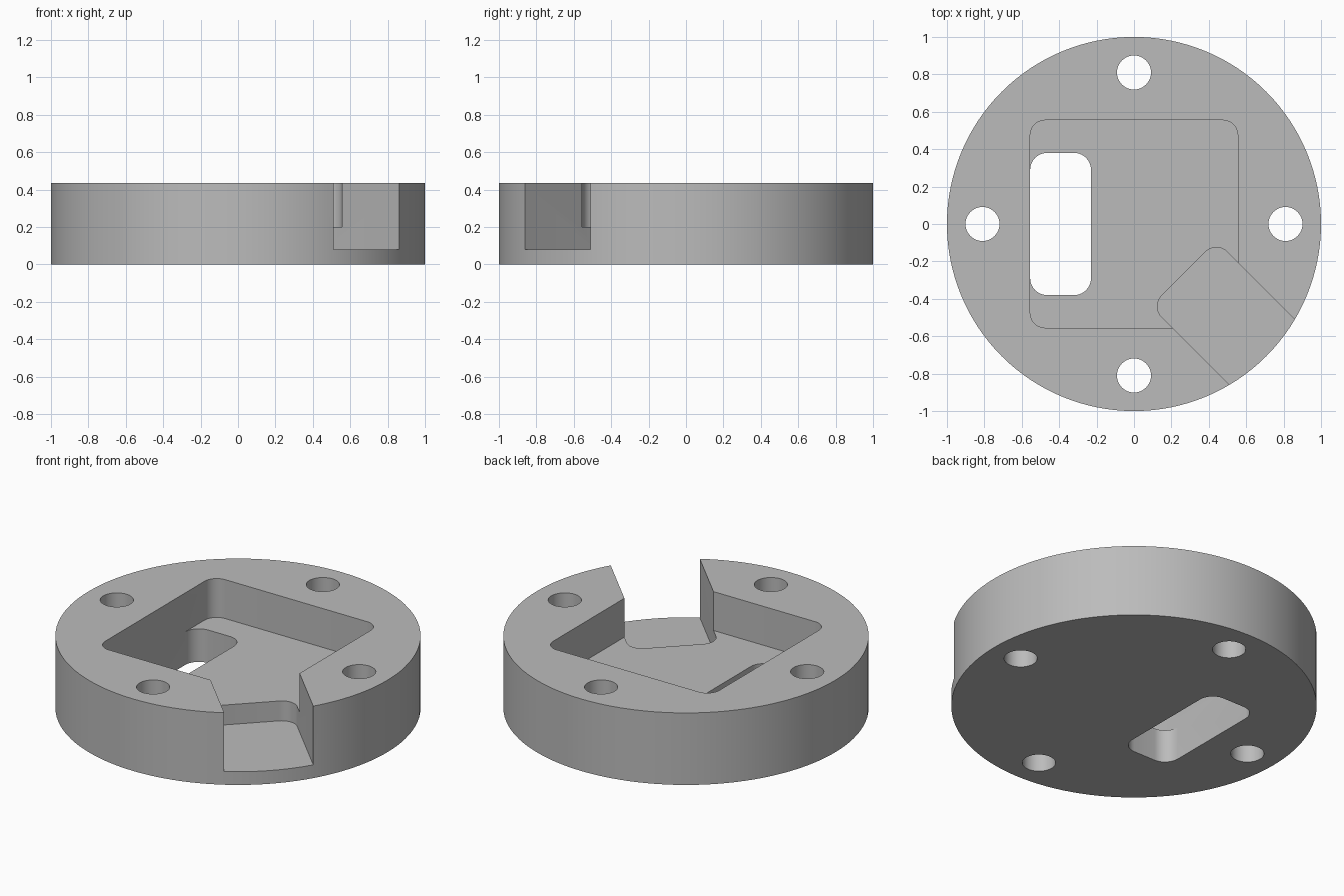
import bpy, bmesh, math
from mathutils import Matrix

if "Cube" in bpy.data.objects:
    bpy.data.objects.remove(bpy.data.objects["Cube"], do_unlink=True)

HEIGHT = 0.435
TOP = HEIGHT + 0.1

grey = bpy.data.materials.new("plain grey")
grey.use_nodes = True
colour = (0.5, 0.5, 0.5, 1)
grey.diffuse_color = colour
grey.node_tree.nodes["Principled BSDF"].inputs["Base Color"].default_value = colour


def prism(name, outline, z0, z1, angle=0):
    """Extrude a closed 2D outline from z0 to z1, turned about z."""
    bm = bmesh.new()
    base = bm.faces.new([bm.verts.new((x, y, z0)) for x, y in outline])
    side = bmesh.ops.extrude_face_region(bm, geom=[base])["geom"]
    verts = [v for v in side if isinstance(v, bmesh.types.BMVert)]
    bmesh.ops.translate(bm, verts=verts, vec=(0, 0, z1 - z0))
    bmesh.ops.recalc_face_normals(bm, faces=bm.faces)
    bm.transform(Matrix.Rotation(math.radians(angle), 4, "Z"))
    mesh = bpy.data.meshes.new(name)
    bm.to_mesh(mesh)
    bm.free()
    mesh.materials.append(grey)
    obj = bpy.data.objects.new(name, mesh)
    bpy.context.collection.objects.link(obj)
    return obj


def circle(r, cx=0, cy=0, n=48):
    return [(cx + r * math.cos(math.tau * i / n), cy + r * math.sin(math.tau * i / n))
            for i in range(n)]


def rounded_rect(x0, x1, y0, y1, r, steps=10):
    corners = [(x1 - r, y1 - r), (x0 + r, y1 - r), (x0 + r, y0 + r), (x1 - r, y0 + r)]
    return [(cx + r * math.cos(math.pi / 2 * (k + i / steps)),
             cy + r * math.sin(math.pi / 2 * (k + i / steps)))
            for k, (cx, cy) in enumerate(corners) for i in range(steps + 1)]


# Round housing body
body = prism("round_housing", circle(1, n=128), 0, HEIGHT)

# Square pocket, through slot in its floor, and deeper diagonal side notch
cutters = [
    prism("pocket_cutter", rounded_rect(-0.555, 0.555, -0.555, 0.555, 0.08), 0.2, TOP),
    prism("slot_cutter", rounded_rect(-0.555, -0.23, -0.38, 0.38, 0.09), -0.1, 0.3),
    prism("notch_cutter", rounded_rect(0.375, 1.5, -0.2475, 0.2475, 0.085), 0.08, TOP, -45),
]
# Four screw holes
for i in range(4):
    cutters.append(prism("screw_hole_cutter", circle(0.091, 0.81), -0.1, TOP, 90 * i))

for cutter in cutters:
    mod = body.modifiers.new(cutter.name, "BOOLEAN")
    mod.operation = "DIFFERENCE"
    mod.solver = "EXACT"
    mod.object = cutter
    cutter.hide_render = True

# Bake the cuts, then drop the cutters
bpy.context.view_layer.update()
graph = bpy.context.evaluated_depsgraph_get()
result = bpy.data.meshes.new_from_object(body.evaluated_get(graph))
body.modifiers.clear()
body.data = result
for cutter in cutters:
    bpy.data.objects.remove(cutter, do_unlink=True)

# Smooth round walls, crisp edges
bpy.ops.object.select_all(action="DESELECT")
body.select_set(True)
bpy.context.view_layer.objects.active = body
bpy.ops.object.shade_smooth_by_angle(angle=math.radians(30))
